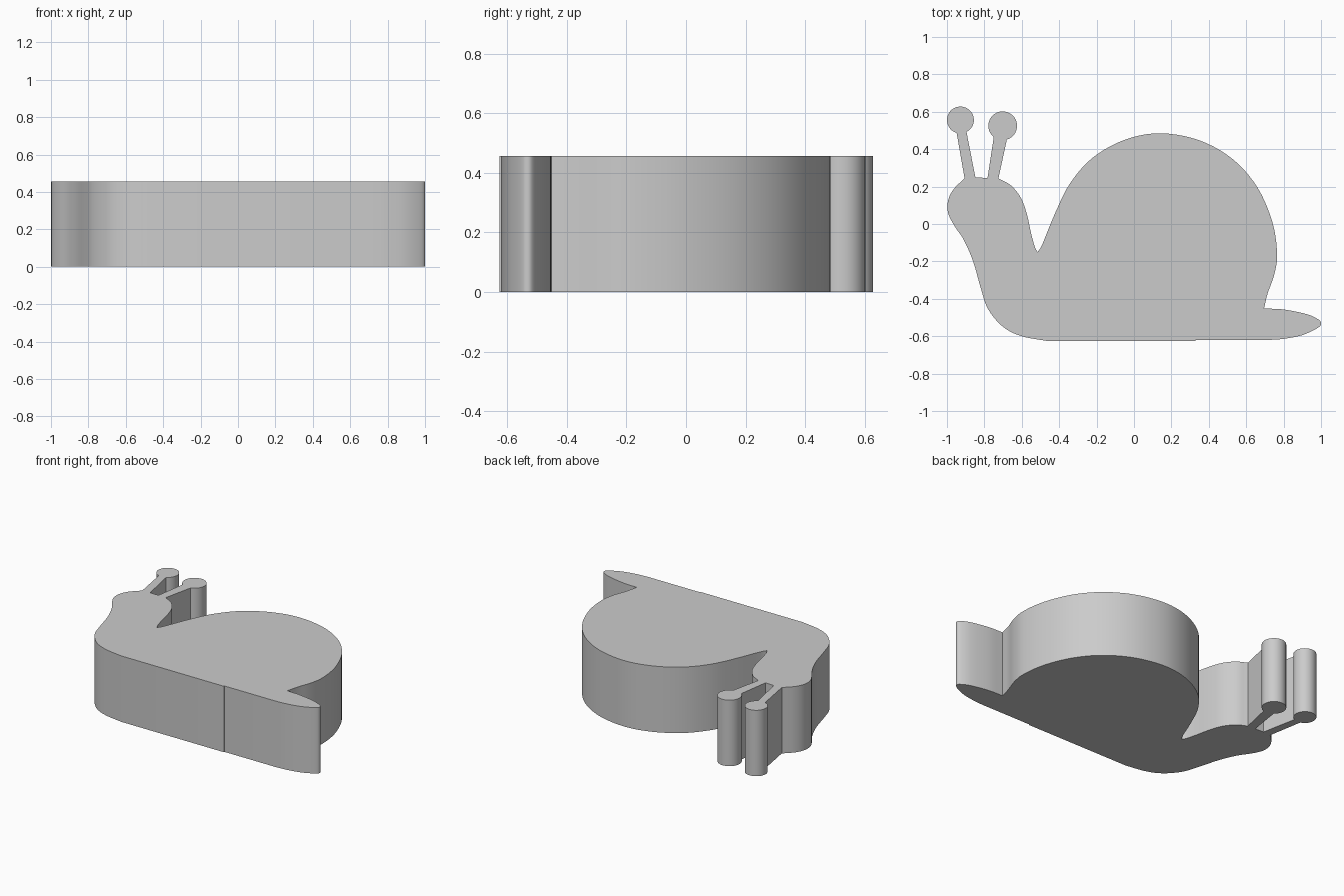
import bpy
import bmesh
import math
from mathutils import Vector

HEIGHT = 0.457

if "Cube" in bpy.data.objects:
    bpy.data.objects.remove(bpy.data.objects["Cube"])


def smooth_path(points, steps=5):
    """Smooth curve through the points, leaving out the last one."""
    p = [Vector(q) for q in points]
    p = [2 * p[0] - p[1]] + p + [2 * p[-1] - p[-2]]
    out = []
    for a, b, c, d in zip(p, p[1:], p[2:], p[3:]):
        for i in range(steps):
            t = i / steps
            out.append(0.5 * (2 * b + (c - a) * t
                              + (2 * a - 5 * b + 4 * c - d) * t ** 2
                              + (3 * b - a - 3 * c + d) * t ** 3))
    return out


def feeler(base_l, neck_l, centre, radius, neck_r, base_r, steps=28):
    """Straight stalk with a round tip, traced clockwise."""
    c = Vector(centre)
    start, end = [math.atan2(n[1] - c.y, n[0] - c.x) for n in (neck_l, neck_r)]
    sweep = (start - end) % math.tau
    tip = [c + radius * Vector((math.cos(start - sweep * i / steps),
                                math.sin(start - sweep * i / steps)))
           for i in range(steps + 1)]
    return [Vector(base_l)] + tip + [Vector(base_r)]


# Shell, from the notch behind the neck to the tail
shell = smooth_path([
    (-0.515, -0.15), (-0.49, -0.108), (-0.42, 0.062), (-0.34, 0.22),
    (-0.22, 0.355), (-0.05, 0.45), (0.14, 0.485), (0.35, 0.447),
    (0.53, 0.345), (0.66, 0.195), (0.74, 0.01), (0.765, -0.16),
    (0.75, -0.27), (0.715, -0.37), (0.695, -0.452)])

# Tail and flat sole with its small step
tail = smooth_path([
    (0.695, -0.452), (0.80, -0.457), (0.92, -0.481), (0.982, -0.508),
    (1.0, -0.53), (0.982, -0.556), (0.9, -0.594), (0.8, -0.614),
    (0.72, -0.62)])
sole = [Vector(q) for q in ((0.72, -0.62), (0.33, -0.62), (0.33, -0.626))]

# Chest and face
chest = smooth_path([
    (-0.46, -0.626), (-0.6, -0.6), (-0.7, -0.55), (-0.78, -0.455),
    (-0.82, -0.34), (-0.86, -0.2), (-0.91, -0.085), (-0.96, -0.01),
    (-0.994, 0.06), (-0.994, 0.125), (-0.965, 0.185), (-0.906, 0.245)])

# Two feelers
feelers = (feeler((-0.906, 0.245), (-0.949, 0.484), (-0.928, 0.556), 0.072,
                  (-0.896, 0.493), (-0.848, 0.249))
           + feeler((-0.783, 0.246), (-0.751, 0.463), (-0.702, 0.525), 0.077,
                    (-0.68, 0.452), (-0.725, 0.243)))

# Back of the neck
neck = smooth_path([
    (-0.725, 0.243), (-0.66, 0.208), (-0.605, 0.14), (-0.572, 0.05),
    (-0.55, -0.05), (-0.53, -0.122), (-0.515, -0.15)])

# Extrude the whole outline into one solid
bm = bmesh.new()
outline = shell + tail + sole + chest + feelers + neck
face = bm.faces.new([bm.verts.new((q.x, q.y, 0)) for q in outline])
bmesh.ops.remove_doubles(bm, verts=bm.verts[:], dist=0.0005)
bm.faces.ensure_lookup_table()
side = bmesh.ops.extrude_face_region(bm, geom=bm.faces[:], use_keep_orig=True)
bmesh.ops.translate(bm, vec=(0, 0, HEIGHT),
                    verts=[g for g in side["geom"] if isinstance(g, bmesh.types.BMVert)])
bmesh.ops.recalc_face_normals(bm, faces=bm.faces[:])

mesh = bpy.data.meshes.new("snail_body")
bm.to_mesh(mesh)
bm.free()
snail = bpy.data.objects.new("snail_body", mesh)
bpy.context.collection.objects.link(snail)

# Plain grey material
grey = bpy.data.materials.new("light_grey")
grey.use_nodes = True
colour = (0.6, 0.6, 0.6, 1)
grey.diffuse_color = colour
grey.node_tree.nodes["Principled BSDF"].inputs["Base Color"].default_value = colour
mesh.materials.append(grey)

# Smooth walls, sharp rims
bpy.ops.object.select_all(action="DESELECT")
snail.select_set(True)
bpy.context.view_layer.objects.active = snail
bpy.ops.object.shade_smooth_by_angle(angle=math.radians(30))
